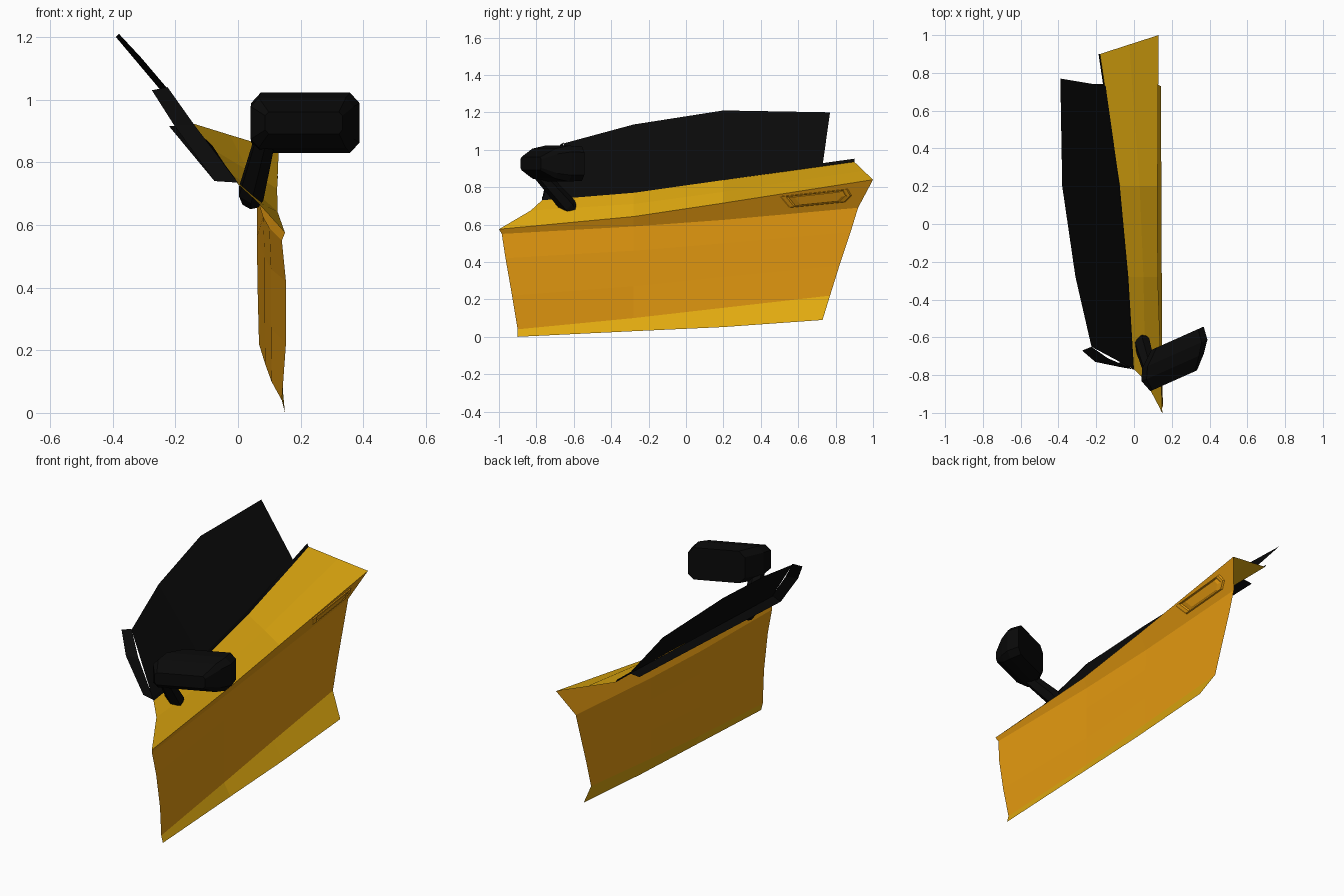
import bpy, bmesh, math
from mathutils import Vector

if "Cube" in bpy.data.objects:
    bpy.data.objects.remove(bpy.data.objects["Cube"])


def material(name, rgb):
    m = bpy.data.materials.new(name)
    m.diffuse_color = (*rgb, 1)
    m.use_nodes = True
    m.node_tree.nodes["Principled BSDF"].inputs["Base Color"].default_value = m.diffuse_color
    return m


YELLOW = material("yellow_paint", (0.75, 0.40, 0.005))
ORANGE = material("orange_paint", (0.75, 0.31, 0.005))
BLACK = material("black_trim", (0.003, 0.003, 0.003))


def loft(name, rows, mat, closed=False):
    """Skin faces between successive rows of points; closed rows become a capped tube."""
    bm = bmesh.new()
    vs = [[bm.verts.new(p) for p in row] for row in rows]
    n = len(rows[0])
    for a, b in zip(vs, vs[1:]):
        for i in range(n if closed else n - 1):
            j = (i + 1) % n
            bm.faces.new((a[i], a[j], b[j], b[i]))
    if closed:
        bm.faces.new(vs[0])
        bm.faces.new(vs[-1])
    bmesh.ops.recalc_face_normals(bm, faces=bm.faces)
    me = bpy.data.meshes.new(name)
    bm.to_mesh(me)
    bm.free()
    me.materials.append(mat)
    ob = bpy.data.objects.new(name, me)
    bpy.context.collection.objects.link(ob)
    return ob


# Long feature lines of the door skin, front to rear
belt = [(0.0, -0.77, 0.73), (-0.03, -0.28, 0.77), (-0.075, 0.2, 0.838), (-0.18, 0.90, 0.935)]
shoulder = [(0.06, -0.83, 0.675), (0.05, -0.28, 0.71), (0.03, 0.2, 0.775), (-0.025, 0.95, 0.887)]
crease = [(0.15, -1.0, 0.575), (0.126, -0.28, 0.643), (0.125, 0.2, 0.715), (0.13, 1.0, 0.84)]
under = [(0.14, -0.985, 0.55), (0.10, -0.28, 0.59), (0.08, 0.2, 0.625), (0.06, 0.92, 0.69)]
upper = [(0.153, -0.965, 0.42), (0.105, -0.28, 0.46), (0.085, 0.2, 0.5), (0.06, 0.88, 0.56)]
lower = [(0.153, -0.93, 0.22), (0.105, -0.28, 0.27), (0.085, 0.2, 0.32), (0.063, 0.82, 0.38)]
fold = [(0.14, -0.90, 0.04), (0.107, -0.28, 0.10), (0.087, 0.2, 0.155), (0.067, 0.77, 0.22)]
sill = [(0.15, -0.90, 0.0), (0.147, -0.28, 0.03), (0.145, 0.2, 0.052), (0.142, 0.73, 0.09)]

loft("door_top", [belt, shoulder, crease], YELLOW)
loft("door_panel", [crease, under, upper, lower, fold], ORANGE)
loft("door_sill", [fold, sill], YELLOW)

# Window glass
glass_top = [(-0.225, -0.65, 1.035), (-0.31, -0.28, 1.135), (-0.38, 0.2, 1.21), (-0.39, 0.77, 1.2)]
loft("window_glass", [belt[:3] + [(-0.15, 0.73, 0.915)], glass_top], BLACK)

# Seal along the belt line, with its inner return
loft("belt_seal", [belt, [(x - 0.008, y, z + 0.017) for x, y, z in belt]], BLACK)
loft("inner_belt_strip", [[(-0.02, -0.765, 0.755), (-0.16, 0.74, 0.92)],
                          [(-0.075, -0.755, 0.74), (-0.22, 0.74, 0.915)]], BLACK)

# Return flange on the front edge of the window
loft("front_window_flange", [[(0.0, -0.77, 0.735), (-0.14, -0.71, 0.92), (-0.225, -0.65, 1.04)],
                             [(-0.075, -0.757, 0.74), (-0.205, -0.73, 0.92), (-0.275, -0.67, 1.03)]], BLACK)


# Door handle: raised rim and plate set on the band below the crease
def band_point(y, z, out):
    t = (y - 0.2) / 0.8
    zc, xc = 0.715 + 0.125 * t, 0.125 + 0.005 * t
    s = (y - 0.2) / 0.72
    zu, xu = 0.625 + 0.065 * s, 0.08 - 0.02 * s
    k = (zc - z) / (zc - zu)
    return (xc + (xu - xc) * k + out, y, z)


outline = [(0.50, 0.75), (0.55, 0.69), (0.85, 0.72), (0.885, 0.755), (0.865, 0.79)]
cy, cz = 0.73, 0.742


def handle_ring(scale, out):
    return [band_point(cy + (y - cy) * scale, cz + (z - cz) * scale, out) for y, z in outline]


rings = [handle_ring(s, o) for s, o in ((1, 0.001), (0.95, 0.008), (0.85, 0.008), (0.8, 0.002), (0.66, 0.008))]
loft("door_handle", rings, ORANGE, True)


# Mirror head: chamfered rectangles stacked from the rear glass to the nose
def mirror_ring(cx, cy, w, h, ang):
    u = Vector((math.cos(ang), math.sin(ang), 0))
    c = min(w, h) * 0.35
    pts = [(w, h - c), (w - c, h), (c - w, h), (-w, h - c), (-w, c - h), (c - w, -h), (w - c, -h), (w, c - h)]
    return [Vector((cx, cy, 0.926)) + u * a + Vector((0, 0, b)) for a, b in pts]


a = math.radians(24)
loft("mirror_head", [mirror_ring(0.23, -0.605, 0.152, 0.092, a),
                     mirror_ring(0.215, -0.69, 0.19, 0.096, a),
                     mirror_ring(0.205, -0.76, 0.18, 0.08, a),
                     mirror_ring(0.21, -0.83, 0.135, 0.035, a)], BLACK, True)


# Mirror arm: six-sided tapered tube
def arm_ring(center, r):
    d = Vector((0.05, -0.15, 0.17)).normalized()
    p = d.cross(Vector((1, 0, 0))).normalized()
    q = d.cross(p)
    return [Vector(center) + (p * math.cos(i * math.pi / 3) + q * math.sin(i * math.pi / 3)) * r for i in range(6)]


loft("mirror_arm", [arm_ring((0.04, -0.605, 0.67), 0.03), arm_ring((0.042, -0.63, 0.70), 0.046),
                    arm_ring((0.088, -0.79, 0.88), 0.036)], BLACK, True)
